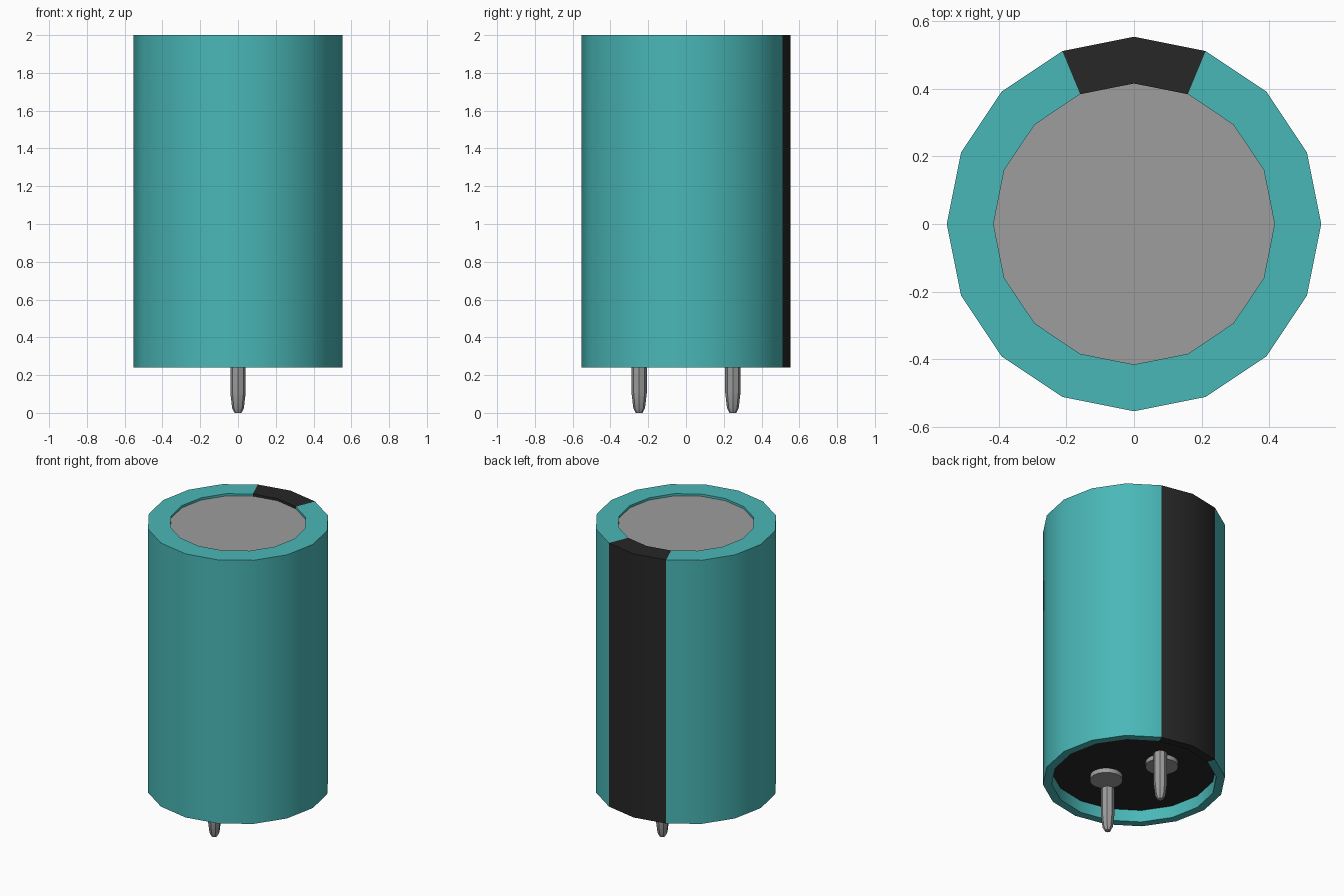
import bpy, bmesh, math

cube = bpy.data.objects.get("Cube")
if cube:
    bpy.data.objects.remove(cube, do_unlink=True)


def material(name, rgb):
    m = bpy.data.materials.new(name)
    m.use_nodes = True
    m.diffuse_color = (*rgb, 1)
    m.node_tree.nodes["Principled BSDF"].inputs["Base Color"].default_value = (*rgb, 1)
    return m


teal = material("teal sleeve", (0.068, 0.475, 0.475))
black = material("black", (0.02, 0.02, 0.02))
grey = material("grey metal", (0.34, 0.34, 0.34))


def lathe(name, profile, sides, mats, at=(0, 0), stripe=False):
    """Revolve (radius, height) points around z; radius 0 closes to a pole."""
    bm = bmesh.new()
    rings = []
    for r, z in profile:
        if r == 0:
            rings.append([bm.verts.new((0, 0, z))] * sides)
        else:
            rings.append([bm.verts.new((r * math.cos(2 * math.pi * i / sides),
                                        r * math.sin(2 * math.pi * i / sides), z))
                          for i in range(sides)])
    for a, b in zip(rings, rings[1:]):
        for i in range(sides):
            j = (i + 1) % sides
            corners = list(dict.fromkeys((a[i], b[i], b[j], a[j])))
            face = bm.faces.new(corners)
            # the two segments facing the back carry the stripe
            c = face.calc_center_median()
            if stripe and c.y > 0 and abs(c.x) < c.y * math.tan(math.pi / 8):
                face.material_index = 1
    mesh = bpy.data.meshes.new(name)
    bm.to_mesh(mesh)
    bm.free()
    obj = bpy.data.objects.new(name, mesh)
    obj.location = (at[0], at[1], 0)
    for m in mats:
        mesh.materials.append(m)
    bpy.context.collection.objects.link(obj)
    bpy.ops.object.select_all(action="DESELECT")
    obj.select_set(True)
    bpy.context.view_layer.objects.active = obj
    bpy.ops.object.shade_smooth_by_angle(angle=math.radians(30))
    return obj


# sleeve with rolled-over rims; profile runs from the top inside to the bottom inside
lathe("sleeve", [(0.415, 1.98), (0.415, 2.0), (0.553, 2.0), (0.553, 0.24),
                 (0.50, 0.24), (0.50, 0.325)], 16, [teal, black], stripe=True)

# recessed end plates
lathe("top_plate", [(0, 1.985), (0.415, 1.985)], 16, [grey])
lathe("base_plate", [(0.50, 0.32), (0, 0.32)], 16, [black])

# rivets and pins under the base, one pair to each side
for side, label in ((1, "back"), (-1, "front")):
    lathe(label + "_rivet", [(0, 0.325), (0.10, 0.325), (0.10, 0.29), (0, 0.29)],
          16, [grey], at=(-0.075 * side, 0.172 * side))
    lathe(label + "_pin", [(0, 0.33), (0.041, 0.33), (0.041, 0.11), (0.031, 0.025),
                           (0.018, 0), (0, 0)], 8, [grey], at=(0, 0.248 * side))
